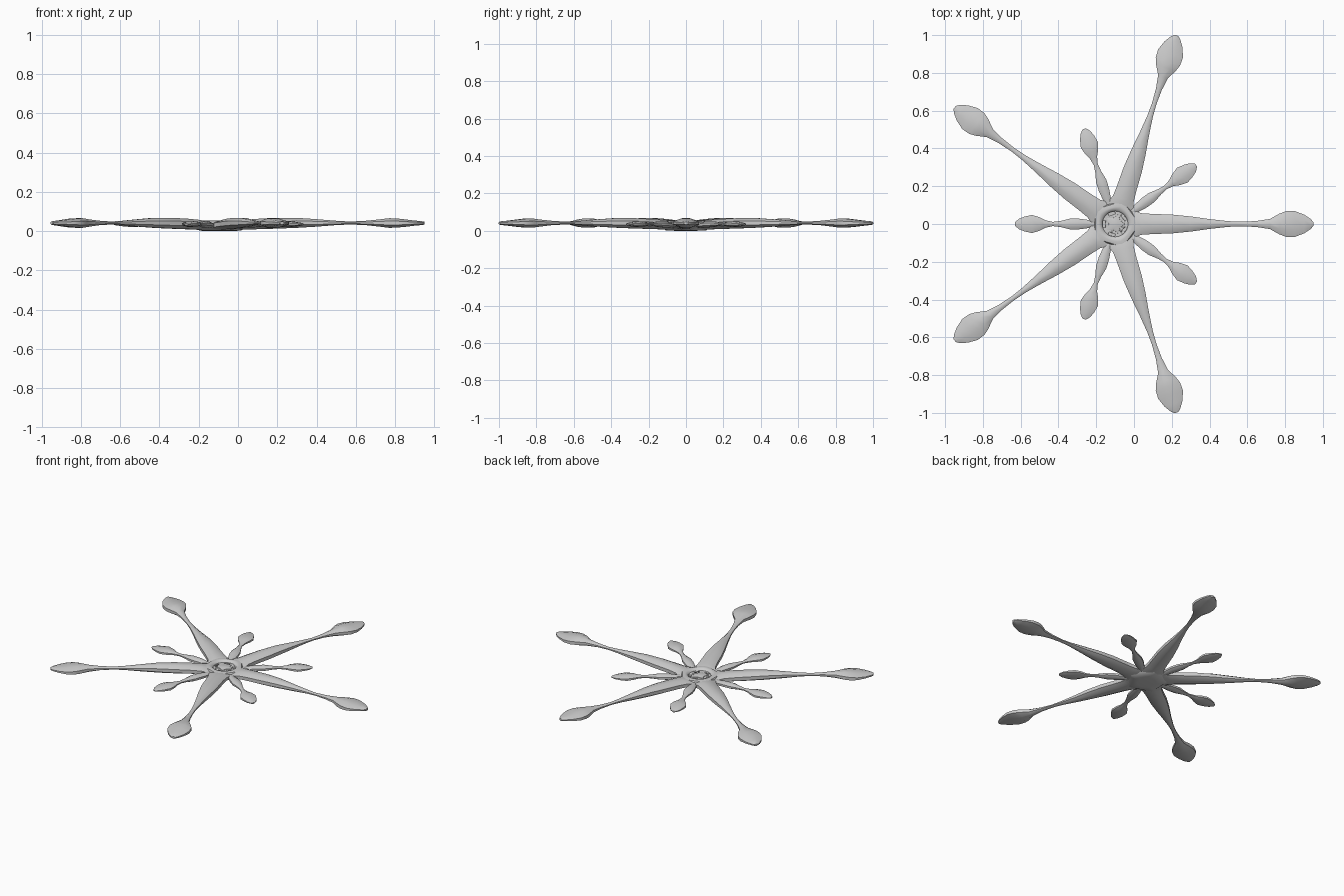
import bpy, bmesh, math
from mathutils import Matrix

if "Cube" in bpy.data.objects:
    bpy.data.objects.remove(bpy.data.objects["Cube"])

CENTRE = Matrix.Translation((-0.1, 0, 0))


def finish(bm, name, angle=45):
    bmesh.ops.recalc_face_normals(bm, faces=bm.faces)
    me = bpy.data.meshes.new(name)
    bm.to_mesh(me)
    bm.free()
    ob = bpy.data.objects.new(name, me)
    bpy.context.collection.objects.link(ob)
    bpy.ops.object.select_all(action='DESELECT')
    bpy.context.view_layer.objects.active = ob
    ob.select_set(True)
    bpy.ops.object.shade_smooth_by_angle(angle=math.radians(angle))
    return ob


def skin(bm, rings):
    # bridge successive vertex rings and cap both ends
    loops = [[bm.verts.new(p) for p in ring] for ring in rings]
    n = len(loops[0])
    for a, b in zip(loops, loops[1:]):
        for i in range(n):
            j = (i + 1) % n
            bm.faces.new((a[i], a[j], b[j], b[i]))
    bm.faces.new(loops[0][::-1])
    bm.faces.new(loops[-1])


def arm(name, stations, degrees):
    # stations: distance from hub centre, half width, bottom z, top z
    bm = bmesh.new()
    rings = []
    c = math.cos(math.radians(22.5))
    for r, w, z0, z1 in stations:
        ring = []
        for k in range(8):
            a = math.radians(22.5 + 45 * k)
            ring.append((r, w * math.cos(a) / c,
                         (z0 + z1) / 2 + (z1 - z0) / 2 * math.sin(a) / c))
        rings.append(ring)
    skin(bm, rings)
    bm.transform(CENTRE @ Matrix.Rotation(math.radians(degrees), 4, 'Z'))
    return finish(bm, name)


LONG = [(0.085, 0.085, 0.008, 0.046), (0.11, 0.068, 0.007, 0.053),
        (0.14, 0.057, 0.008, 0.058), (0.20, 0.053, 0.010, 0.063),
        (0.30, 0.050, 0.013, 0.068), (0.40, 0.040, 0.017, 0.068),
        (0.50, 0.026, 0.023, 0.061), (0.60, 0.015, 0.031, 0.053),
        (0.67, 0.012, 0.034, 0.049), (0.75, 0.016, 0.031, 0.053),
        (0.82, 0.027, 0.023, 0.060), (0.87, 0.055, 0.017, 0.066),
        (0.905, 0.068, 0.018, 0.065), (0.95, 0.069, 0.022, 0.060),
        (1.00, 0.050, 0.028, 0.054), (1.035, 0.027, 0.031, 0.051),
        (1.05, 0.010, 0.034, 0.048)]
SHORT = [(0.09, 0.017, 0.015, 0.040), (0.13, 0.020, 0.016, 0.043),
         (0.19, 0.028, 0.018, 0.050), (0.24, 0.028, 0.020, 0.051),
         (0.29, 0.016, 0.026, 0.046), (0.33, 0.011, 0.029, 0.043),
         (0.37, 0.020, 0.026, 0.046), (0.40, 0.036, 0.023, 0.050),
         (0.44, 0.048, 0.021, 0.051), (0.48, 0.039, 0.024, 0.047),
         (0.51, 0.027, 0.028, 0.043), (0.53, 0.009, 0.031, 0.039)]

# long and short arms alternate around the hub
for i in range(5):
    arm(f"long_arm_{i + 1}", LONG, 72 * i)
    arm(f"short_arm_{i + 1}", SHORT, 72 * i + 36)

# pentagonal hub disc with a shallow central dish
PROFILE = [(0.5, 0.0, 0), (0.85, 0.003, 0.8), (1.0, 0.017, 1), (1.0, 0.036, 1),
           (0.92, 0.051, 1), (0.78, 0.055, 0.4), (0.67, 0.052, 0),
           (0.60, 0.042, 0), (0.2, 0.041, 0)]
bm = bmesh.new()
rings = []
for s, z, pent in PROFILE:
    ring = []
    for k in range(40):
        t = 2 * math.pi * k / 40
        off = (t % math.radians(72)) - math.radians(36)
        r = s * 0.113 * (1 + pent * (1 / math.cos(off) - 1))
        ring.append((r * math.cos(t), r * math.sin(t), z))
    rings.append(ring)
skin(bm, rings)
bm.transform(CENTRE)
hub = finish(bm, "hub")

# five slots sunk around the dish
bm = bmesh.new()
for i in range(5):
    m = (CENTRE @ Matrix.Rotation(math.radians(72 * i + 36), 4, 'Z')
         @ Matrix.Translation((0.058, 0, 0.045)) @ Matrix.Diagonal((0.014, 0.036, 0.04, 1)))
    bmesh.ops.create_cube(bm, size=1, matrix=m)
cutter = finish(bm, "slot_cutter")
cutter.hide_render = True
cutter.hide_set(True)
cut = hub.modifiers.new("slots", 'BOOLEAN')
cut.operation = 'DIFFERENCE'
cut.solver = 'EXACT'
cut.object = cutter

# low raised star in the middle of the dish
bm = bmesh.new()
rings = []
for s, z in [(1, 0.036), (0.95, 0.044), (0.55, 0.048)]:
    rings.append([((0.056 if k % 2 == 0 else 0.034) * s * math.cos(math.pi * k / 5),
                   (0.056 if k % 2 == 0 else 0.034) * s * math.sin(math.pi * k / 5), z)
                  for k in range(10)])
skin(bm, rings)
bm.transform(CENTRE)
finish(bm, "centre_star", 30)
